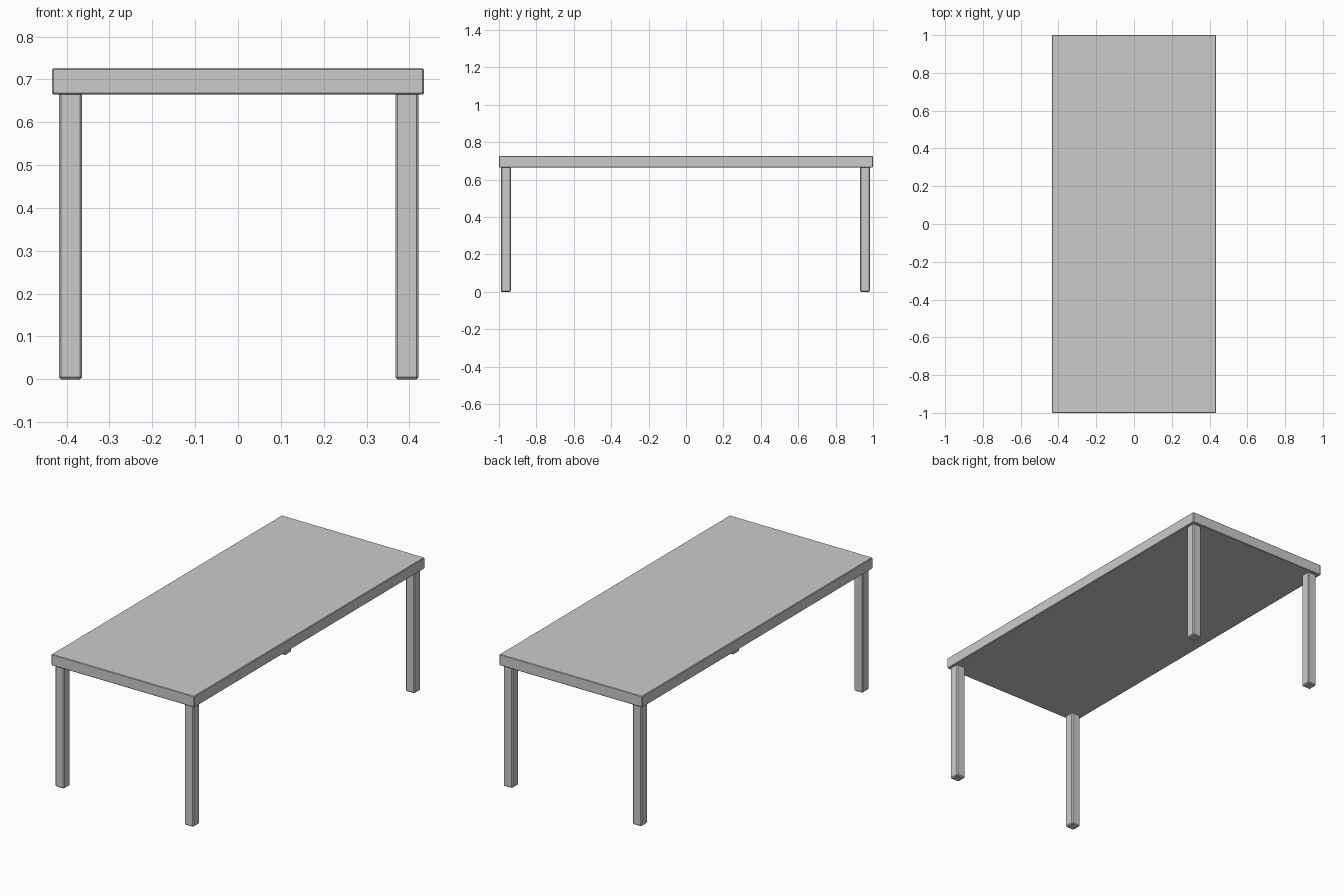
import bpy

if "Cube" in bpy.data.objects:
    bpy.data.objects.remove(bpy.data.objects["Cube"])


def box(name, lo, hi, bevel):
    """Chamfered box between two corner points."""
    bpy.ops.mesh.primitive_cube_add(size=1, location=[(a + b) / 2 for a, b in zip(lo, hi)])
    ob = bpy.context.object
    ob.name = name
    ob.scale = [b - a for a, b in zip(lo, hi)]
    bpy.ops.object.transform_apply(location=False, rotation=False, scale=True)
    mod = ob.modifiers.new("chamfer", 'BEVEL')
    mod.width = bevel
    mod.segments = 1
    return ob


SLAB_BOTTOM, SLAB_TOP = 0.665, 0.726
HALF_LEG = 0.027

# Table top
box("table_top", (-0.434, -1.0, SLAB_BOTTOM), (0.434, 1.0, SLAB_TOP), 0.003)

# Four legs, let slightly into the top
for side, x in (("left", -0.391), ("right", 0.394)):
    for end, y in (("front", -0.963), ("back", 0.957)):
        box(f"{end}_{side}_leg",
            (x - HALF_LEG, y - HALF_LEG, 0.0),
            (x + HALF_LEG, y + HALF_LEG, SLAB_BOTTOM + 0.006), 0.005)
